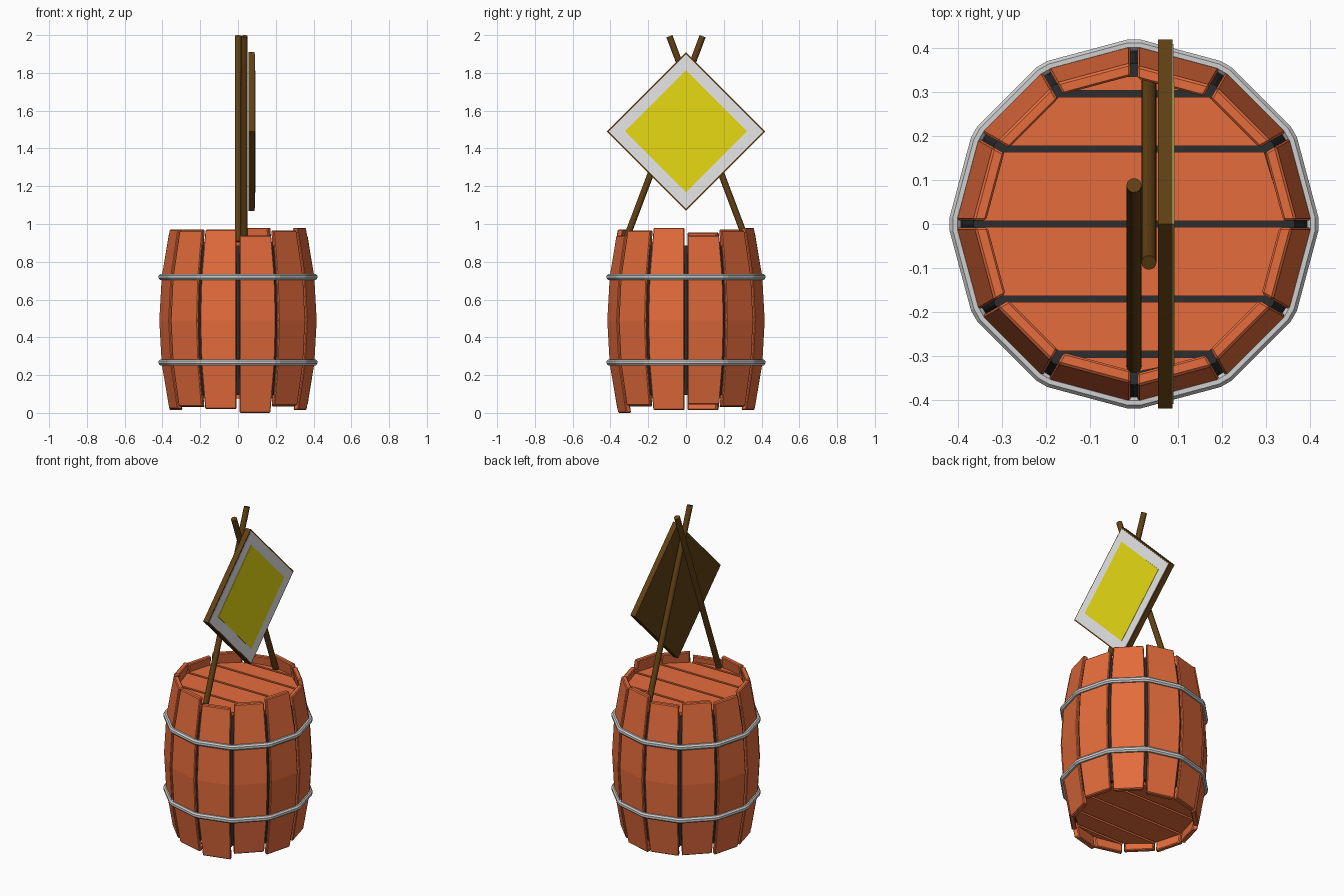
import bpy, bmesh
from math import sin, cos, radians, pi
from mathutils import Vector

cube = bpy.data.objects.get("Cube")
if cube:
    bpy.data.objects.remove(cube)


def material(name, r, g, b):
    m = bpy.data.materials.new(name)
    m.use_nodes = True
    m.diffuse_color = (r, g, b, 1)
    m.node_tree.nodes["Principled BSDF"].inputs["Base Color"].default_value = (r, g, b, 1)
    return m


ORANGE = material("orange wood", 0.78, 0.15, 0.045)
BROWN = material("dark brown wood", 0.12, 0.052, 0.007)
DARK = material("dark gap", 0.024, 0.026, 0.028)
METAL = material("hoop metal", 0.62, 0.62, 0.62)
WHITE = material("sign white", 0.8, 0.8, 0.8)
YELLOW = material("sign yellow", 0.8, 0.7, 0.006)


def finish(name, bm, mat, bevel=0):
    bmesh.ops.recalc_face_normals(bm, faces=bm.faces)
    mesh = bpy.data.meshes.new(name)
    bm.to_mesh(mesh)
    bm.free()
    mesh.materials.append(mat)
    ob = bpy.data.objects.new(name, mesh)
    bpy.context.collection.objects.link(ob)
    if bevel:
        mod = ob.modifiers.new("bevel", "BEVEL")
        mod.width, mod.segments = bevel, 1
        mod.limit_method, mod.angle_limit = "ANGLE", radians(40)
    return ob


def loft(name, rings, mat, closed=False, bevel=0):
    """Skin equal-length rings of points, capped or joined end to start."""
    bm = bmesh.new()
    rows = [[bm.verts.new(p) for p in ring] for ring in rings]
    n = len(rows[0])
    pairs = list(zip(rows, rows[1:])) + ([(rows[-1], rows[0])] if closed else [])
    for a, b in pairs:
        for i in range(n):
            j = (i + 1) % n
            bm.faces.new((a[i], a[j], b[j], b[i]))
    if not closed:
        bm.faces.new(rows[0])
        bm.faces.new(rows[-1])
    return finish(name, bm, mat, bevel)


def polar(r, a, z):
    return (r * cos(a), r * sin(a), z)


SIDES = 12
STEP = 2 * pi / SIDES
MID = 0.49


def belly(z):
    """Outer corner radius of the barrel at a height."""
    return 0.418 - 0.058 * (abs(z - MID) / MID) ** 2


# Staves, each with its own bottom and top height
ends = [(0.045, 0.94), (0.035, 0.965), (0.015, 0.98), (0.025, 0.955),
        (0.03, 0.97), (0.015, 0.955), (0.02, 0.97), (0.035, 0.965),
        (0.02, 0.97), (0.0, 0.94), (0.04, 0.965), (0.015, 0.98)]
for k, (low, high) in enumerate(ends):
    rings = []
    for z in (low, 0.26, MID, 0.72, high):
        ring = []
        for depth, side in ((0, 0), (0, 1), (0.03, 1), (0.03, 0)):
            r = belly(z) - depth
            gap = 0.008 / r
            a = k * STEP + (STEP - gap if side else gap)
            ring.append(polar(r, a, z))
        rings.append(ring)
    loft(f"stave_{k + 1}", rings, ORANGE, bevel=0.005)

# Dark core seen through the gaps
loft("barrel_core", [[polar(belly(z) - 0.014, k * STEP, z) for k in range(SIDES)]
                     for z in (0.095, 0.26, MID, 0.72, 0.885)], DARK)

# Lid and base planks, cut at the corners of the twelve-sided outline
LID = 0.342
for part, z0, z1 in (("lid", 0.88, 0.905), ("base", 0.075, 0.1)):
    for k in range(6):
        a, b = -pi / 2 + k * STEP, -pi / 2 + (k + 1) * STEP
        y0, y1 = LID * sin(a) + 0.007, LID * sin(b) - 0.007
        x0, x1 = max(LID * cos(a), 0.012), max(LID * cos(b), 0.012)
        loft(f"{part}_plank_{k + 1}",
             [[(-x0, y0, z), (x0, y0, z), (x1, y1, z), (-x1, y1, z)] for z in (z0, z1)],
             ORANGE)

# Metal hoops with blunted corners
for name, height in (("lower_hoop", 0.267), ("upper_hoop", 0.72)):
    rings = []
    for k in range(SIDES):
        for off in (-0.035, 0.035):
            a = k * STEP + off
            rings.append([polar(0.407 + 0.014 * cos(t), a, height + 0.017 * sin(t))
                          for t in (pi / 8 + i * pi / 4 for i in range(8))])
    loft(name, rings, METAL, closed=True)

# Crossed poles
for name, x, s in (("front_pole", 0, 1), ("back_pole", 0.034, -1)):
    foot, tip = Vector((x, -0.323 * s, 0.905)), Vector((x, 0.088 * s, 1.994))
    axis = tip - foot
    bm = bmesh.new()
    bmesh.ops.create_cone(bm, cap_ends=True, segments=16, radius1=0.017,
                          radius2=0.017, depth=axis.length)
    ob = finish(name, bm, BROWN)
    ob.rotation_euler = axis.to_track_quat("Z", "Y").to_euler()
    ob.location = (foot + tip) / 2
    bpy.ops.object.select_all(action="DESELECT")
    ob.select_set(True)
    bpy.context.view_layer.objects.active = ob
    bpy.ops.object.shade_smooth_by_angle(angle=radians(40))


# Diamond sign: board, white border plate and yellow centre plate
def diamond(name, half, x0, x1, mat):
    loft(name, [[(x, half * sin(k * pi / 2), 1.49 + half * cos(k * pi / 2))
                 for k in range(4)] for x in (x0, x1)], mat)


diamond("sign_board", 0.42, 0.055, 0.088, BROWN)
diamond("sign_border", 0.409, 0.088, 0.09, WHITE)
diamond("sign_centre", 0.323, 0.09, 0.092, YELLOW)
